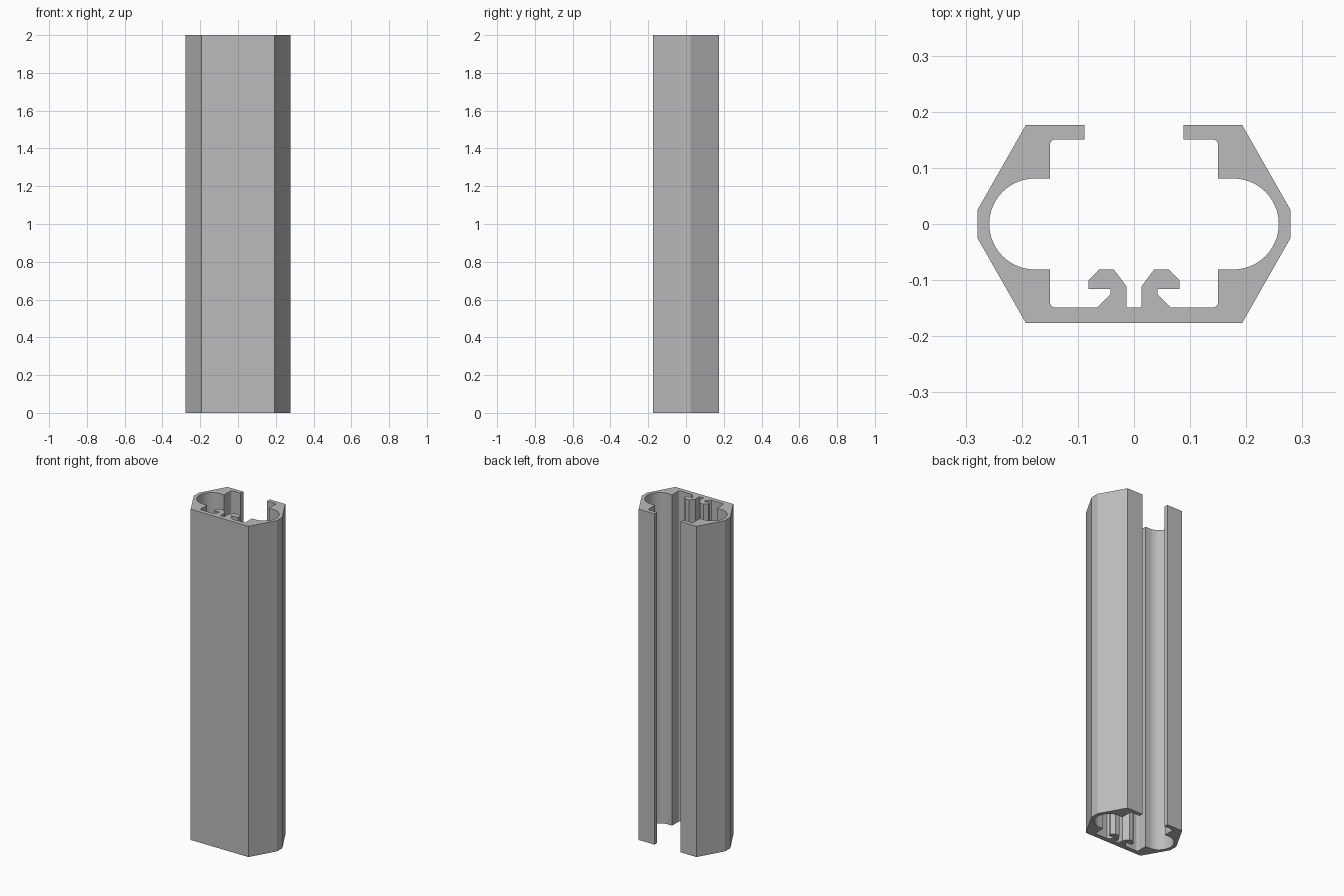
import bpy, bmesh, math

cube = bpy.data.objects.get("Cube")
if cube:
    bpy.data.objects.remove(cube, do_unlink=True)

HEIGHT = 2.0


def arc(cx, cy, r, start, end, steps):
    """Points along an arc, angles in degrees."""
    angles = [math.radians(start + (end - start) * i / steps) for i in range(steps + 1)]
    return [(cx + r * math.cos(a), cy + r * math.sin(a)) for a in angles]


# Outer wall of the left half, from the front corner round to the rear lip
half = [(0.193, -0.176), (0.279, -0.025), (0.279, 0.025), (0.193, 0.176),
        (0.088, 0.176), (0.088, 0.151)]
# Inner wall: filleted rear corner, round channel, filleted front corner
half += arc(0.14, 0.141, 0.01, 90, 0, 6)
half += [(0.15, 0.081)]
half += arc(0.177, 0, 0.081, 90, -90, 32)
half += [(0.15, -0.081)]
half += arc(0.14, -0.139, 0.01, 0, -90, 6)
# Hooked clip rail beside the centre slot
half += [(0.066, -0.149), (0.042, -0.125), (0.042, -0.116), (0.081, -0.116),
         (0.081, -0.1), (0.062, -0.081), (0.036, -0.081), (0.0135, -0.111),
         (0.0135, -0.149)]

# Mirror the half profile and extrude it to full height
profile = half + [(-x, y) for x, y in reversed(half)]
bm = bmesh.new()
base = bm.faces.new([bm.verts.new((x, y, 0)) for x, y in profile])
top = bmesh.ops.extrude_face_region(bm, geom=[base], use_keep_orig=True)["geom"]
bmesh.ops.translate(bm, vec=(0, 0, HEIGHT),
                    verts=[g for g in top if isinstance(g, bmesh.types.BMVert)])
bmesh.ops.recalc_face_normals(bm, faces=bm.faces)

mesh = bpy.data.meshes.new("extruded_rail")
bm.to_mesh(mesh)
bm.free()
rail = bpy.data.objects.new("extruded_rail", mesh)
bpy.context.collection.objects.link(rail)

# Plain grey metal
grey = bpy.data.materials.new("grey_metal")
grey.use_nodes = True
colour = (0.5, 0.5, 0.5, 1)
grey.diffuse_color = colour
grey.node_tree.nodes["Principled BSDF"].inputs["Base Color"].default_value = colour
mesh.materials.append(grey)

# Smooth the curved channels, keep the profile corners sharp
bpy.ops.object.select_all(action="DESELECT")
rail.select_set(True)
bpy.context.view_layer.objects.active = rail
bpy.ops.object.shade_smooth_by_angle(angle=math.radians(20))
